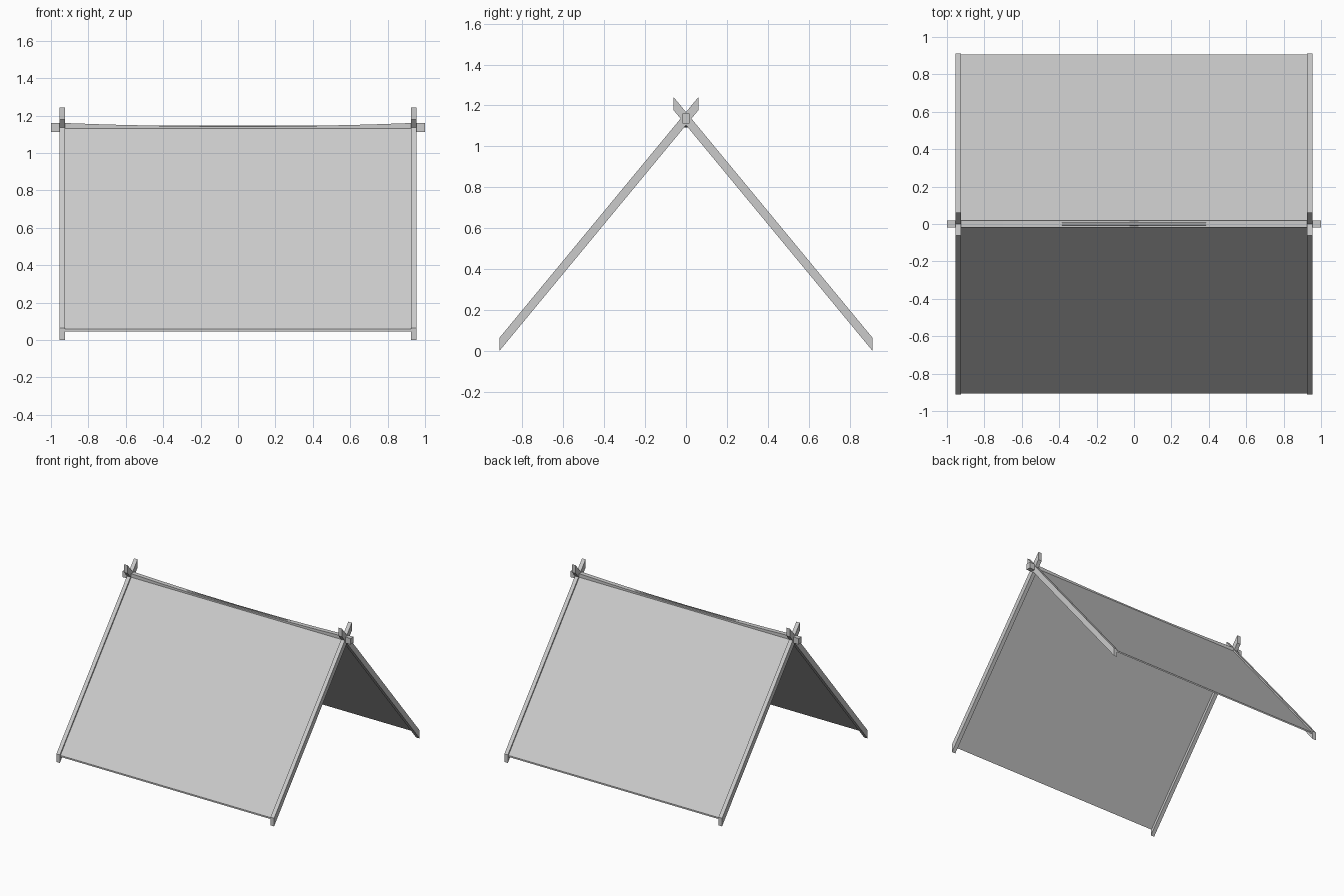
import bpy
import bmesh

cube = bpy.data.objects.get("Cube")
if cube:
    bpy.data.objects.remove(cube, do_unlink=True)

canvas = bpy.data.materials.new("light_grey")
canvas.use_nodes = True
canvas.diffuse_color = (0.6, 0.6, 0.6, 1)
canvas.node_tree.nodes["Principled BSDF"].inputs["Base Color"].default_value = (0.6, 0.6, 0.6, 1)

SLOPE = 1.21      # rise of the roof per unit of depth
FOOT_Y = 0.912    # how far the feet stand from the ridge


def loft(name, rings):
    """Solid through a row of four-cornered rings."""
    bm = bmesh.new()
    rows = [[bm.verts.new(p) for p in ring] for ring in rings]
    for a, b in zip(rows, rows[1:]):
        for i in range(4):
            j = (i + 1) % 4
            bm.faces.new((a[i], a[j], b[j], b[i]))
    bm.faces.new(rows[0])
    bm.faces.new(rows[-1])
    bmesh.ops.recalc_face_normals(bm, faces=bm.faces)
    mesh = bpy.data.meshes.new(name)
    bm.to_mesh(mesh)
    bm.free()
    mesh.materials.append(canvas)
    obj = bpy.data.objects.new(name, mesh)
    bpy.context.collection.objects.link(obj)
    return obj


def sloped(name, side, x0, x1, foot, head, low, high):
    """Slab rising along the roof slope, with upright cut ends."""
    rings = []
    for d in (foot, head):
        z = (FOOT_Y - d) * SLOPE
        y = side * d
        rings.append([(x0, y, z + low), (x1, y, z + low),
                      (x1, y, z + high), (x0, y, z + high)])
    return loft(name, rings)


# Crossed poles and cloth panels on each slope
for side, label in ((-1, "front"), (1, "back")):
    sloped(label + "_left_pole", side, 0.924, 0.955, FOOT_Y, -0.062, 0.0, 0.064)
    sloped(label + "_right_pole", side, -0.955, -0.924, FOOT_Y, -0.062, 0.0, 0.064)
    sloped(label + "_cloth_panel", side, -0.93, 0.93, 0.905, 0.005, 0.037, 0.049)

# Ridge beam, sagging gently between the poles
rings = []
for x in (-1, -0.93, -0.7, -0.36, 0, 0.36, 0.7, 0.93, 1):
    sag = 0.019 * max(0, 1 - (x / 0.93) ** 2)
    top, bottom = 1.16 - sag, 1.112 - sag
    rings.append([(x, -0.018, bottom), (x, 0.018, bottom),
                  (x, 0.018, top), (x, -0.018, top)])
loft("ridge_beam", rings)
